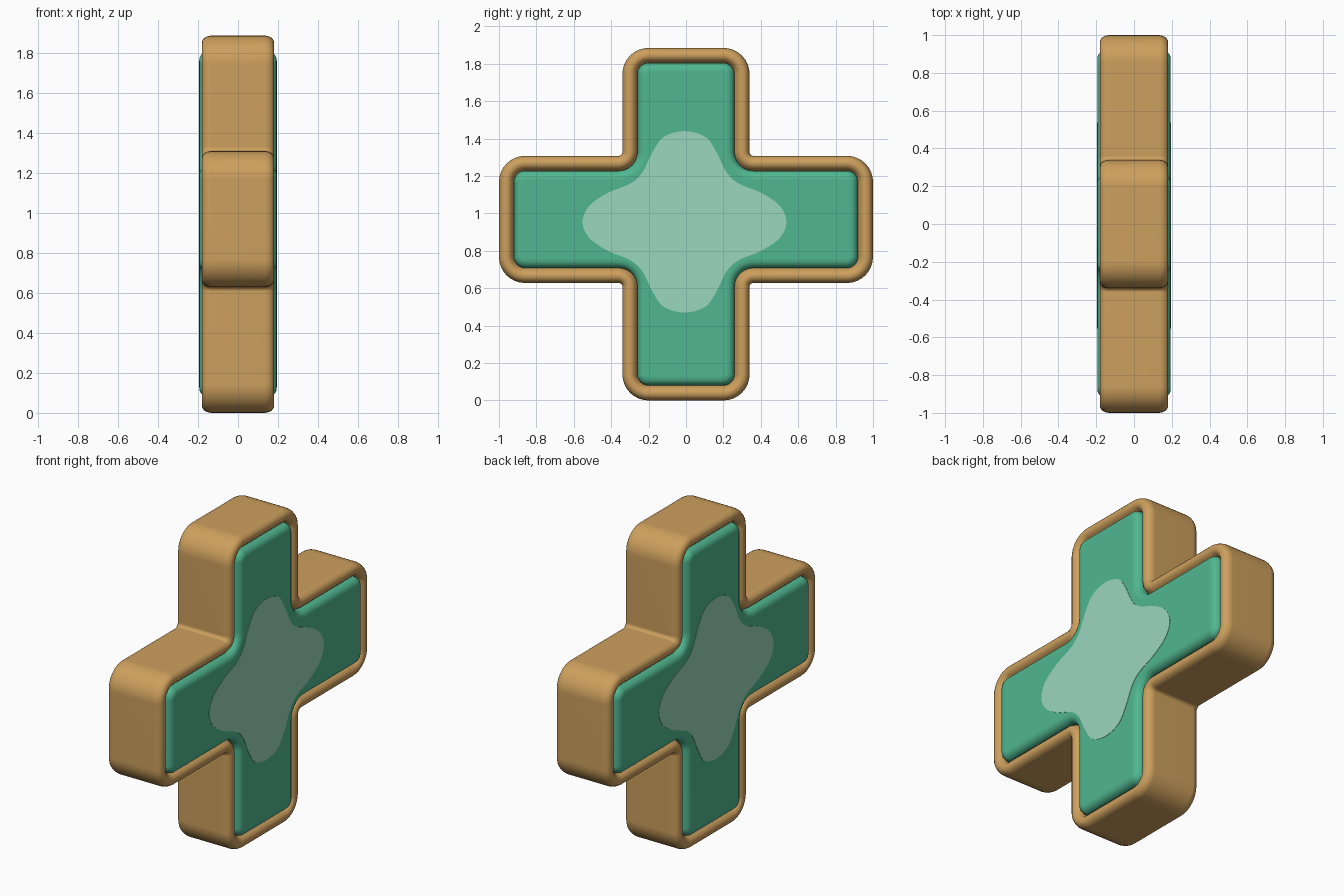
import bpy
import bmesh
import math
from mathutils import Vector

cube = bpy.data.objects.get("Cube")
if cube:
    bpy.data.objects.remove(cube, do_unlink=True)


def material(name, rgb):
    mat = bpy.data.materials.new(name)
    mat.use_nodes = True
    mat.diffuse_color = (*rgb, 1)
    mat.node_tree.nodes["Principled BSDF"].inputs["Base Color"].default_value = (*rgb, 1)
    return mat


TAN = material("warm tan", (0.61, 0.35, 0.11))
GREEN = material("sea green", (0.08, 0.47, 0.28))
PALE = material("pale mint", (0.33, 0.68, 0.52))

# Cross dimensions: arm half width, arm ends, bar height, corner radii
ARM, REACH, TOP, BAR = 0.34, 1.0, 1.885, 0.968
ROUND, FILLET, STEPS = 0.14, 0.02, 8
LOW, HIGH = BAR - ARM, BAR + ARM
CORNERS = [Vector(p) for p in (
    (-ARM, 0), (ARM, 0), (ARM, LOW), (REACH, LOW), (REACH, HIGH), (ARM, HIGH),
    (ARM, TOP), (-ARM, TOP), (-ARM, HIGH), (-REACH, HIGH), (-REACH, LOW), (-ARM, LOW))]


def cross_outline(inset):
    """Rounded cross in the y-z plane, moved inward by inset."""
    points = []
    for i, p in enumerate(CORNERS):
        a = (p - CORNERS[i - 1]).normalized()
        b = (CORNERS[(i + 1) % len(CORNERS)] - p).normalized()
        n_a, n_b = Vector((-a.y, a.x)), Vector((-b.y, b.x))
        convex = a.cross(b) > 0
        side = 1 if convex else -1
        radius = ROUND - inset if convex else FILLET + inset
        centre = p + (n_a + n_b) * (ROUND if convex else -FILLET)
        for k in range(STEPS + 1):
            t = math.pi / 2 * k / STEPS
            points.append(centre - side * radius * (math.cos(t) * n_a + math.sin(t) * n_b))
    return points


def loft(name, sections, mat):
    """Skin a closed solid through (x, outline) sections."""
    bm = bmesh.new()
    rings = [[bm.verts.new((x, p[0], p[1])) for p in outline] for x, outline in sections]
    for r, s in zip(rings, rings[1:]):
        for i in range(len(r)):
            j = (i + 1) % len(r)
            bm.faces.new((r[i], r[j], s[j], s[i]))
    bm.faces.new(rings[0])
    bm.faces.new(rings[-1])
    bmesh.ops.recalc_face_normals(bm, faces=bm.faces)
    mesh = bpy.data.meshes.new(name)
    bm.to_mesh(mesh)
    bm.free()
    mesh.materials.append(mat)
    obj = bpy.data.objects.new(name, mesh)
    bpy.context.collection.objects.link(obj)
    bpy.ops.object.select_all(action='DESELECT')
    obj.select_set(True)
    bpy.context.view_layer.objects.active = obj
    bpy.ops.object.shade_smooth_by_angle(angle=math.radians(50))
    obj.modifiers.new("even shading", 'WEIGHTED_NORMAL').keep_sharp = True
    return obj


# Tan frame: (inset, x) profile of the rounded rim, mirrored to both sides
RIM = [(0, 0.135), (0.004, 0.153), (0.012, 0.169), (0.025, 0.178), (0.04, 0.181),
       (0.055, 0.177), (0.068, 0.166), (0.077, 0.147), (0.09, 0.13)]
rim_path = [(d, -x) for d, x in reversed(RIM)] + RIM
loft("frame", [(x, cross_outline(d)) for d, x in rim_path], TAN)

# Cushioned panel profile
PANEL = [(0.08, 0.12), (0.08, 0.155), (0.086, 0.172), (0.097, 0.185),
         (0.112, 0.192), (0.13, 0.194)]

# Pale four-lobed patch: one quarter of the outline, relative to its centre
QUARTER = [(0.545, 0), (0.51, 0.085), (0.41, 0.155), (0.29, 0.205), (0.225, 0.265),
           (0.17, 0.375), (0.11, 0.455), (0, 0.485)]
half = QUARTER + [(-y, z) for y, z in reversed(QUARTER[:-1])]
control = half + [(y, -z) for y, z in reversed(half[1:-1])]


def smooth_loop(points, steps=5):
    """Closed curve through the given points."""
    pts, out = [Vector(p) for p in points], []
    n = len(pts)
    for i in range(n):
        a, b, c, d = (pts[(i + k) % n] for k in (-1, 0, 1, 2))
        for s in range(steps):
            t = s / steps
            out.append(0.5 * (2 * b + (c - a) * t + (2 * a - 5 * b + 4 * c - d) * t ** 2
                              + (3 * b - a - 3 * c + d) * t ** 3))
    return out


patch = [p + Vector((-0.008, 0.955)) for p in smooth_loop(control)]

for side, label in ((1, "left"), (-1, "right")):
    loft(label + "_panel", [(side * x, cross_outline(d)) for d, x in PANEL], GREEN)
    loft(label + "_patch", [(side * 0.192, patch), (side * 0.196, patch)], PALE)
